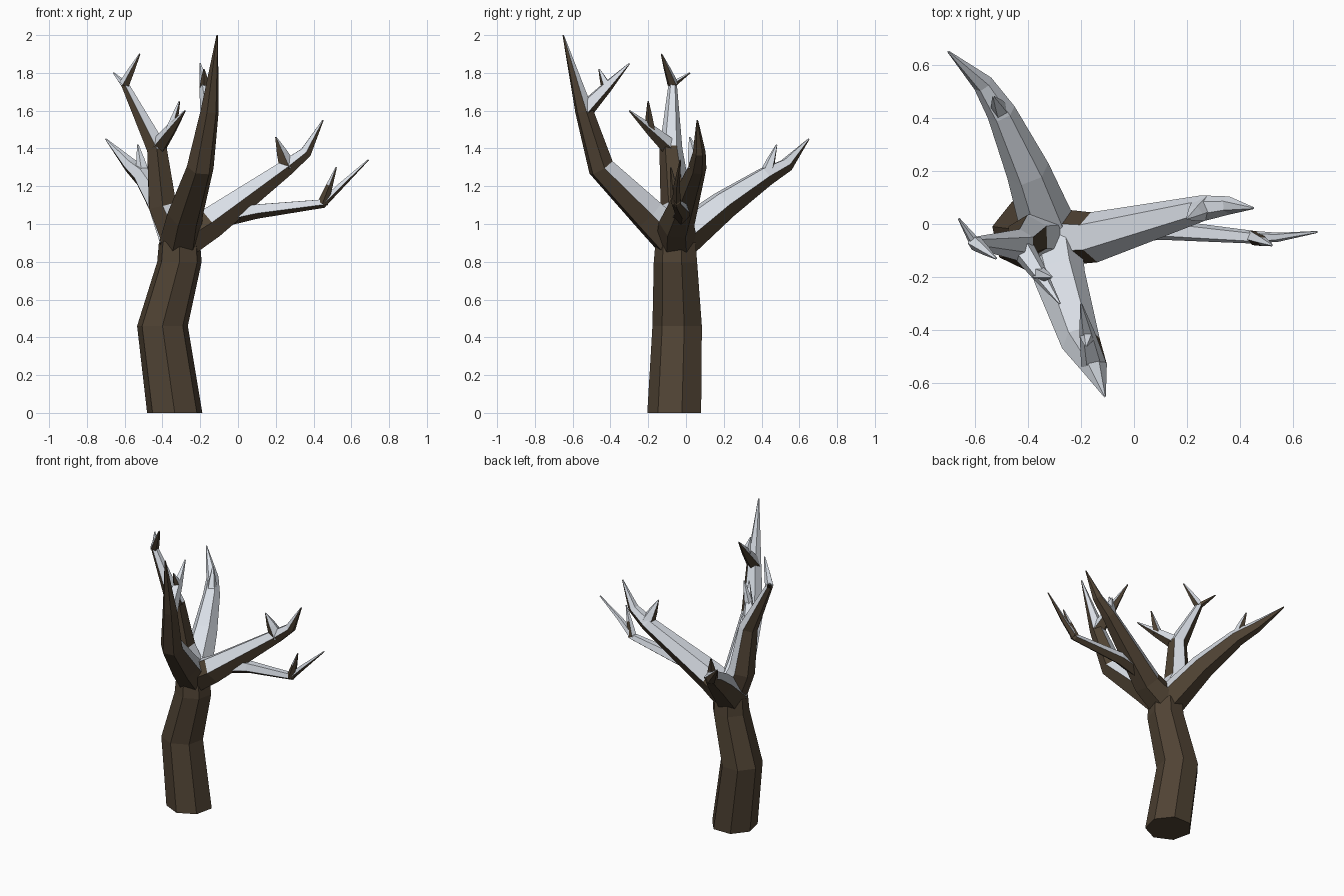
import bpy, bmesh, math
from mathutils import Vector

cube = bpy.data.objects.get("Cube")
if cube:
    bpy.data.objects.remove(cube)

UP = Vector((0, 0, 1))
BACK = Vector((0, 1, 0))


def make_material(name, red, green, blue):
    colour = (red, green, blue, 1)
    material = bpy.data.materials.new(name)
    material.use_nodes = True
    material.diffuse_color = colour
    shader = material.node_tree.nodes["Principled BSDF"]
    shader.inputs["Base Color"].default_value = colour
    return material


bark = make_material("dark_bark", .08, .056, .034)
snow = make_material("snow", .72, .76, .82)


def tapered_radii(points, root, taper):
    """Radius at each point, falling off with the distance along the path."""
    travelled = [0]
    for start, end in zip(points, points[1:]):
        travelled.append(travelled[-1] + (end - start).length)
    total = travelled[-1]
    return [max(root * (1 - distance / total) ** taper, .004) for distance in travelled]


def limb(name, points, root, sides=6, taper=.7, level=False):
    """Faceted tapering tube with snow on its upward faces."""
    points = [Vector(point) for point in points]
    radii = tapered_radii(points, root, taper)
    bm = bmesh.new()
    rings, across, previous = [], None, None
    for index, (point, radius) in enumerate(zip(points, radii)):
        before = points[max(index - 1, 0)]
        after = points[min(index + 1, len(points) - 1)]
        along = UP if level else (after - before).normalized()
        if across is None:
            reference = BACK if level else UP
            across = (reference - along * reference.dot(along)).normalized()
        else:
            across = previous.rotation_difference(along) @ across
        previous = along
        sideways = along.cross(across)
        ring = []
        for side in range(sides):
            angle = math.tau * (side + .5) / sides
            offset = across * math.cos(angle) + sideways * math.sin(angle)
            ring.append(bm.verts.new(point + offset * radius))
        rings.append(ring)

    # Side walls and end caps
    for lower, upper in zip(rings, rings[1:]):
        for side in range(sides):
            following = (side + 1) % sides
            bm.faces.new((lower[side], lower[following], upper[following], upper[side]))
    bm.faces.new(reversed(rings[0]))
    bm.faces.new(rings[-1])
    bmesh.ops.recalc_face_normals(bm, faces=bm.faces)

    # Snow settles on upward faces above the trunk
    for face in bm.faces:
        settled = face.normal.z > .2 and face.calc_center_median().z > 1
        face.material_index = int(settled)

    mesh = bpy.data.meshes.new(name)
    bm.to_mesh(mesh)
    bm.free()
    mesh.materials.append(bark)
    mesh.materials.append(snow)
    part = bpy.data.objects.new(name, mesh)
    bpy.context.collection.objects.link(part)
    return points


def spur(name, base, tip, root):
    """Short side shoot that leaves a limb at one of its joints."""
    tip = Vector(tip)
    return limb(name, [base, base.lerp(tip, .5), tip], root, sides=5)


# Bent trunk with level rings
crown = Vector((-.31, -.05, .9))
limb("trunk", [(-.335, -.055, 0), (-.4, -.04, .46), (-.31, -.05, .8),
               crown, crown + UP * .15],
     root=.15, sides=7, taper=.15, level=True)

# Back limb and its spur
back = limb("back_limb", [crown, (-.4, .2, 1.1), (-.5, .42, 1.25),
                          (-.57, .53, 1.31), (-.7, .65, 1.45)], root=.11)
spur("back_spur", back[2], (-.53, .48, 1.42), root=.04)

# Tall front limb and its forked spur
front = limb("front_limb", [crown, (-.28, -.2, 1.05), (-.2, -.45, 1.3),
                            (-.15, -.54, 1.6), (-.11, -.65, 2)], root=.11)
front_spur = spur("front_spur", front[3], (-.2, -.3, 1.85), root=.05)
spur("front_spur_fork", front_spur[1], (-.18, -.46, 1.82), root=.03)

# Right limb, forked at its end, and its forward shoot
right = limb("right_limb", [crown, (-.4, -.05, 1.1), (-.43, -.08, 1.4),
                            (-.6, -.07, 1.74), (-.66, .02, 1.8)], root=.1)
spur("right_limb_fork", right[3], (-.52, -.13, 1.9), root=.03)
shoot = spur("right_shoot", right[2], (-.28, -.3, 1.6), root=.05)
spur("right_shoot_fork", shoot[1], (-.31, -.2, 1.65), root=.03)

# Long left limb and its spur
left = limb("left_limb", [crown, (-.15, -.05, 1), (.26, .06, 1.3),
                          (.36, .07, 1.38), (.45, .06, 1.55)], root=.11)
spur("left_spur", left[2], (.2, .02, 1.46), root=.05)

# Thin lower branch on the left and its spur
lower = limb("lower_left_branch", [(-.1, -.03, 1.03), (.1, -.02, 1.07), (.45, -.05, 1.11),
                                   (.54, -.05, 1.2), (.69, -.03, 1.34)],
             root=.05, sides=5)
spur("lower_left_spur", lower[2], (.52, -.08, 1.3), root=.03)
